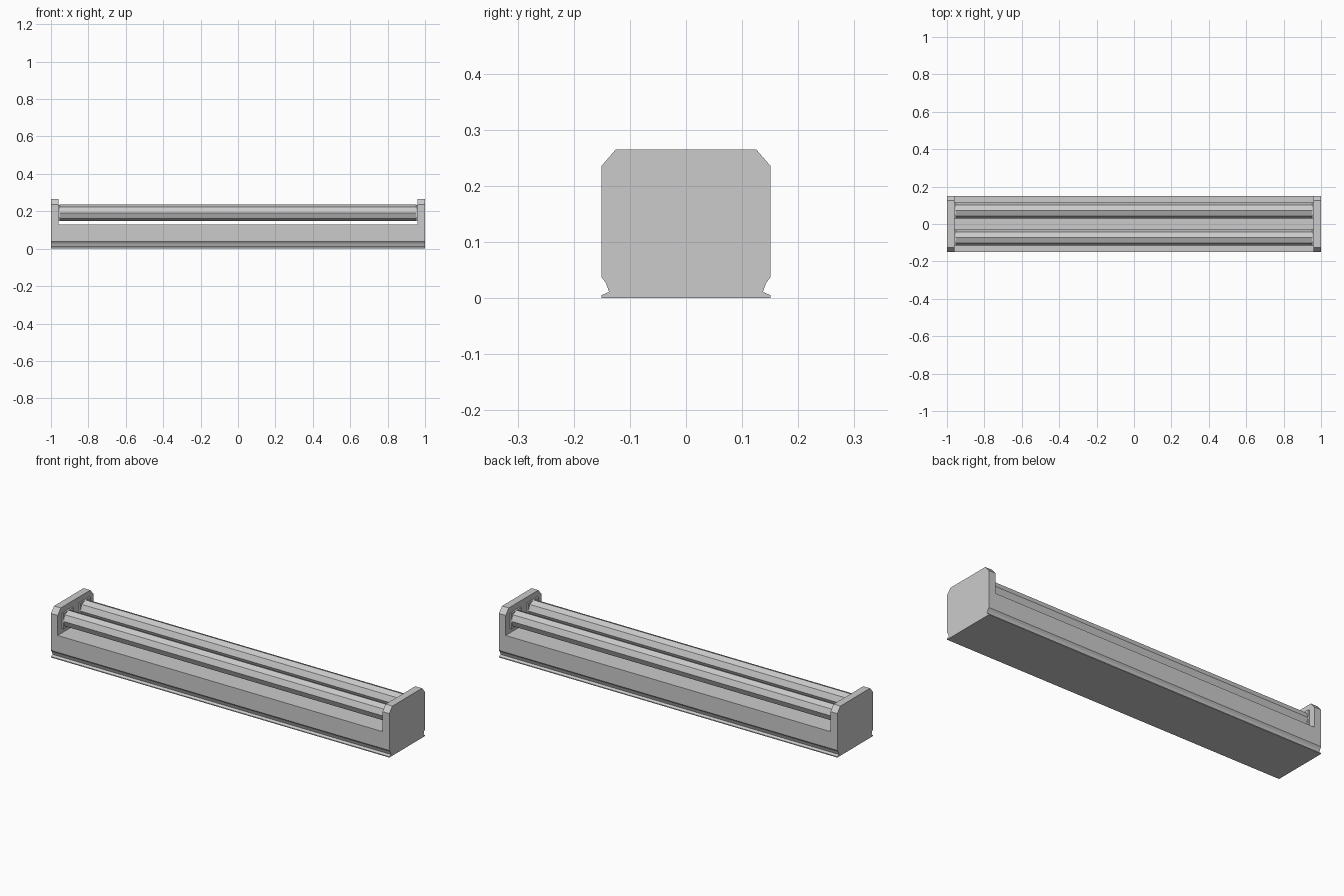
import bpy, bmesh
from math import pi
from mathutils import Matrix

if "Cube" in bpy.data.objects:
    bpy.data.objects.remove(bpy.data.objects["Cube"])


def make_object(name, bm):
    bmesh.ops.recalc_face_normals(bm, faces=bm.faces[:])
    mesh = bpy.data.meshes.new(name)
    bm.to_mesh(mesh)
    bm.free()
    obj = bpy.data.objects.new(name, mesh)
    bpy.context.collection.objects.link(obj)
    return obj


def prism(name, profile, x0, x1):
    """Extrude a (y, z) profile along x."""
    bm = bmesh.new()
    face = bm.faces.new([bm.verts.new((x0, y, z)) for y, z in profile])
    geom = bmesh.ops.extrude_face_region(bm, geom=[face])["geom"]
    verts = [v for v in geom if isinstance(v, bmesh.types.BMVert)]
    bmesh.ops.translate(bm, verts=verts, vec=(x1 - x0, 0, 0))
    return make_object(name, bm)


def box_profile(y, z, h):
    return [(y - h, z - h), (y + h, z - h), (y + h, z + h), (y - h, z + h)]


# Housing with a notched foot and chamfered end walls
half = [(0.151, 0), (0.151, 0.005), (0.137, 0.011), (0.143, 0.027),
        (0.151, 0.038), (0.151, 0.235), (0.125, 0.265)]
profile = half + [(-y, z) for y, z in reversed(half)]
housing = prism("housing", profile, -1, 1)

# Cut away the bay between the end walls
cutter = prism("bay_cutter", [(-0.3, 0.128), (0.3, 0.128), (0.3, 0.4), (-0.3, 0.4)], -0.96, 0.96)
cutter.hide_render = True
mod = housing.modifiers.new("bay", 'BOOLEAN')
mod.operation = 'DIFFERENCE'
mod.solver = 'EXACT'
mod.object = cutter
bpy.context.view_layer.objects.active = housing
bpy.ops.object.modifier_apply(modifier=mod.name)
bpy.data.objects.remove(cutter)

# Two eight-sided tubes held by sockets on the end walls
TUBE_Z, TUBE_R = 0.192, 0.043
for side, y in (("front", -0.072), ("back", 0.072)):
    bm = bmesh.new()
    bmesh.ops.create_cone(bm, cap_ends=True, segments=8, radius1=TUBE_R, radius2=TUBE_R,
                          depth=1.91,
                          matrix=Matrix.Translation((0, y, TUBE_Z)) @ Matrix.Rotation(pi / 2, 4, 'Y'))
    make_object(side + "_tube", bm)
    for end, x0, x1 in (("left", -0.962, -0.952), ("right", 0.952, 0.962)):
        prism(f"{side}_{end}_socket", box_profile(y, TUBE_Z, 0.042), x0, x1)
